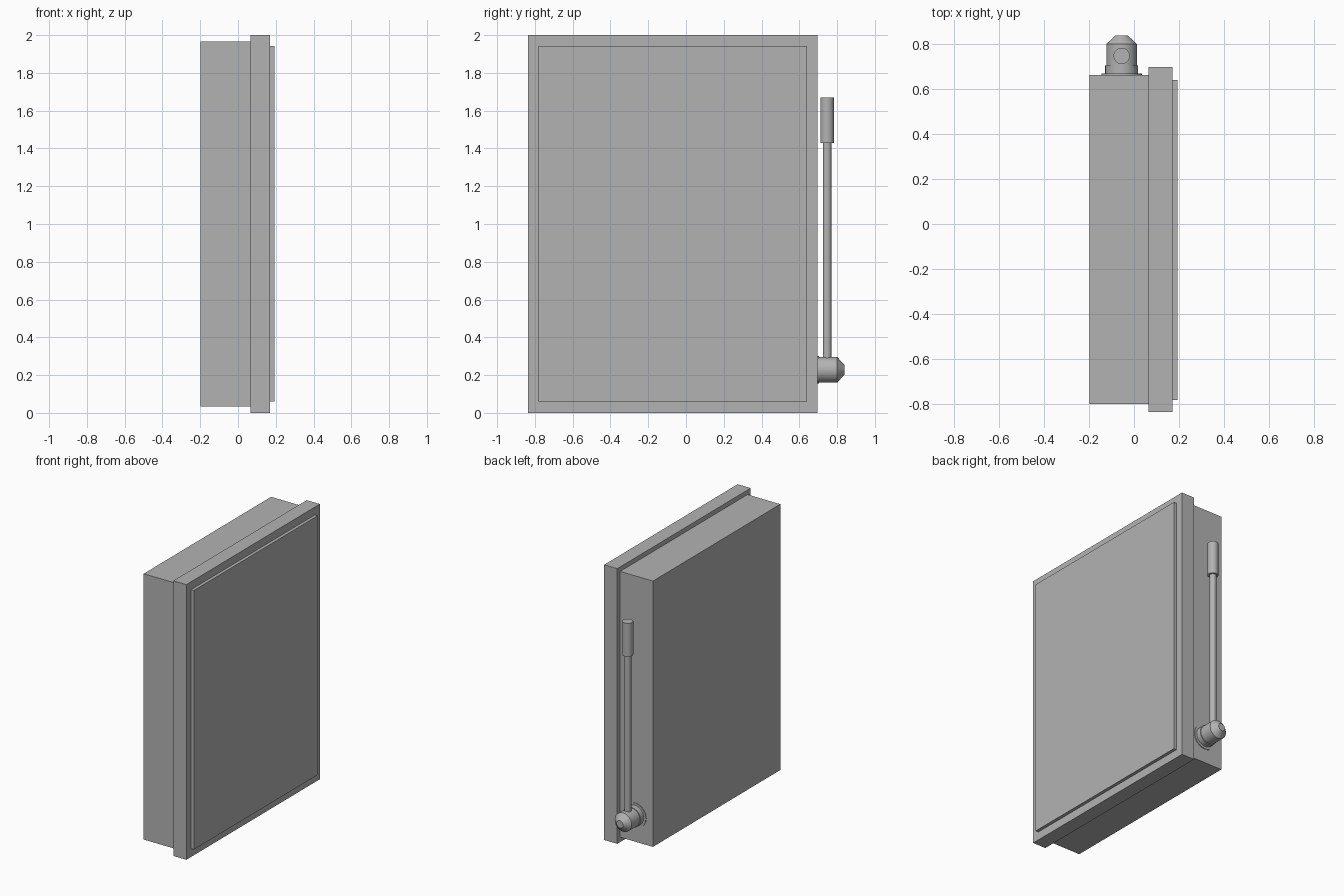
import bpy
import bmesh
from mathutils import Matrix, Vector

default = bpy.data.objects.get("Cube")
if default:
    bpy.data.objects.remove(default, do_unlink=True)

grey = bpy.data.materials.new("plain grey")
grey.use_nodes = True
colour = (0.45, 0.45, 0.45, 1)
grey.diffuse_color = colour
grey.node_tree.nodes["Principled BSDF"].inputs["Base Color"].default_value = colour


def finish(name, bm, smooth=False):
    bmesh.ops.recalc_face_normals(bm, faces=bm.faces)
    mesh = bpy.data.meshes.new(name)
    bm.to_mesh(mesh)
    bm.free()
    mesh.materials.append(grey)
    obj = bpy.data.objects.new(name, mesh)
    bpy.context.collection.objects.link(obj)
    if smooth:
        bpy.ops.object.select_all(action="DESELECT")
        obj.select_set(True)
        bpy.context.view_layer.objects.active = obj
        bpy.ops.object.shade_smooth_by_angle(angle=0.6)
    return obj


def box(name, low, high):
    low, high = Vector(low), Vector(high)
    bm = bmesh.new()
    bmesh.ops.create_cube(bm, size=1, matrix=Matrix.Translation((low + high) / 2)
                          @ Matrix.Diagonal((*(high - low), 1)))
    return finish(name, bm)


def turned(name, profile, origin, axis, sides=32):
    """Closed solid from (radius, distance) pairs along an axis."""
    turn = Vector((0, 0, 1)).rotation_difference(Vector(axis)).to_matrix().to_4x4()
    place = Matrix.Translation(origin) @ turn
    bm = bmesh.new()
    rings = []
    for radius, height in profile:
        ring = bmesh.ops.create_circle(
            bm, segments=sides, radius=radius,
            matrix=place @ Matrix.Translation((0, 0, height)))["verts"]
        rings.append(ring)
    for a, b in zip(rings, rings[1:]):
        for i in range(sides):
            j = (i + 1) % sides
            bm.faces.new((a[i], a[j], b[j], b[i]))
    bm.faces.new(rings[0][::-1])
    bm.faces.new(rings[-1])
    return finish(name, bm, smooth=True)


# Cabinet: rear case, wider door frame, raised door panel
box("case", (-0.198, -0.80, 0.035), (0.066, 0.663, 1.967))
box("door_frame", (0.065, -0.836, 0), (0.17, 0.697, 2))
box("door_panel", (0.169, -0.782, 0.06), (0.193, 0.64, 1.943))

# Pivot on the side wall, with washer, collar and tapered cap
pivot = (-0.055, 0.66, 0.228)
turned("pivot_washer", [(0.09, 0), (0.09, 0.008)], pivot, (0, 1, 0))
turned("pivot_hub",
       [(0.073, 0), (0.073, 0.045), (0.068, 0.045), (0.068, 0.14), (0.027, 0.178)],
       pivot, (0, 1, 0))

# Upright lever with a thicker grip
lever = (-0.055, 0.747, 0.228)
turned("lever_rod", [(0.023, 0), (0.023, 1.21)], lever, (0, 0, 1))
turned("lever_grip", [(0.036, 1.2), (0.036, 1.442)], lever, (0, 0, 1))
